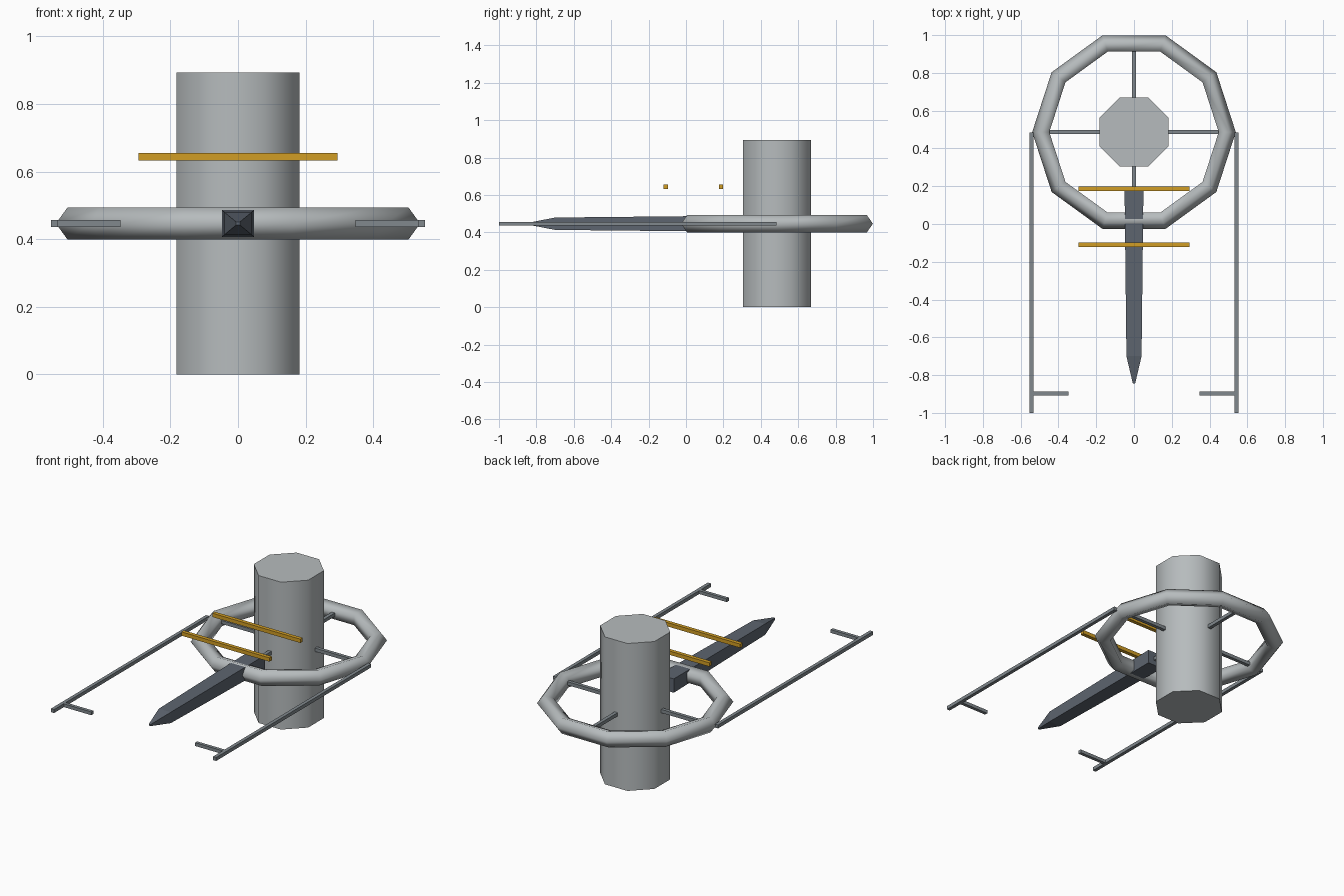
import bpy, math
from mathutils import Vector

if "Cube" in bpy.data.objects:
    bpy.data.objects.remove(bpy.data.objects["Cube"], do_unlink=True)

MID = 0.4465      # height of the ring plane
HUB_Y = 0.4865    # hub and ring centre
BAR = 0.021       # thickness of the thin rods


def material(name, rgb):
    m = bpy.data.materials.new(name)
    m.use_nodes = True
    m.diffuse_color = (*rgb, 1)
    bsdf = next(n for n in m.node_tree.nodes if n.type == 'BSDF_PRINCIPLED')
    bsdf.inputs["Base Color"].default_value = (*rgb, 1)
    return m


silver = material("light_grey", (0.47, 0.50, 0.51))
steel = material("mid_grey", (0.22, 0.25, 0.27))
slate = material("dark_slate", (0.11, 0.13, 0.16))
gold = material("gold", (0.64, 0.34, 0.018))


def finish(name, mat):
    ob = bpy.context.object
    ob.name = ob.data.name = name
    ob.data.materials.append(mat)
    return ob


def box(name, low, high, mat):
    low, high = Vector(low), Vector(high)
    bpy.ops.mesh.primitive_cube_add(size=1, location=(low + high) / 2)
    ob = finish(name, mat)
    for v in ob.data.vertices:
        v.co *= high - low
    return ob


def rod(name, start, end, mat, t=BAR):
    """Square rod along an axis, given by its centre line."""
    along = [abs(a - b) > 1e-6 for a, b in zip(start, end)]
    low = [min(a, b) - (0 if k else t / 2) for a, b, k in zip(start, end, along)]
    high = [max(a, b) + (0 if k else t / 2) for a, b, k in zip(start, end, along)]
    return box(name, low, high, mat)


# Central hub: smooth-sided octagonal column
bpy.ops.mesh.primitive_cylinder_add(vertices=8, radius=0.197, depth=2 * MID,
                                    location=(0, HUB_Y, MID),
                                    rotation=(0, 0, math.pi / 8))
finish("hub", silver)
bpy.ops.object.shade_smooth_by_angle(angle=math.radians(50))

# Ring around the hub
bpy.ops.mesh.primitive_torus_add(major_segments=10, minor_segments=5,
                                 major_radius=0.489, minor_radius=0.05,
                                 location=(0, HUB_Y, MID))
finish("ring", silver)
bpy.ops.object.shade_smooth()

# Crossed spokes
rod("spoke_across", (-0.49, HUB_Y, MID), (0.49, HUB_Y, MID), steel)
rod("spoke_along", (0, HUB_Y - 0.47, MID), (0, HUB_Y + 0.47, MID), steel)

# Side arms with inward end bars
for side, sx in (("left", 1), ("right", -1)):
    rod(side + "_arm", (sx * 0.543, -1, MID), (sx * 0.543, 0.484, MID), steel)
    rod(side + "_arm_tip", (sx * 0.348, -0.897, MID), (sx * 0.543, -0.897, MID),
        steel, 0.02)

# Floating gold crossbars
for name, y in (("front_crossbar", -0.109), ("rear_crossbar", 0.187)):
    rod(name, (-0.295, y, 0.644), (0.295, y, 0.644), gold, 0.023)

# Front spike: tapered body and pointed tip
sections = [(0.188, 0.05, 0.042), (-0.7, 0.04, 0.033), (-0.845, 0.006, 0.005)]
corners = ((-1, -1), (1, -1), (1, 1), (-1, 1))
verts = [(cx * w, y, MID + cz * h) for y, w, h in sections for cx, cz in corners]
faces = [(3, 2, 1, 0), (8, 9, 10, 11)]
for s in (0, 4):
    for i in range(4):
        j = (i + 1) % 4
        faces.append((s + i, s + j, s + 4 + j, s + 4 + i))
mesh = bpy.data.meshes.new("spike")
mesh.from_pydata(verts, [], [f[::-1] for f in faces])
mesh.materials.append(slate)
spike = bpy.data.objects.new("spike", mesh)
bpy.context.collection.objects.link(spike)
bpy.context.view_layer.objects.active = spike
bpy.ops.object.mode_set(mode='EDIT')
bpy.ops.mesh.select_all(action='SELECT')
bpy.ops.mesh.normals_make_consistent(inside=False)
bpy.ops.object.mode_set(mode='OBJECT')
